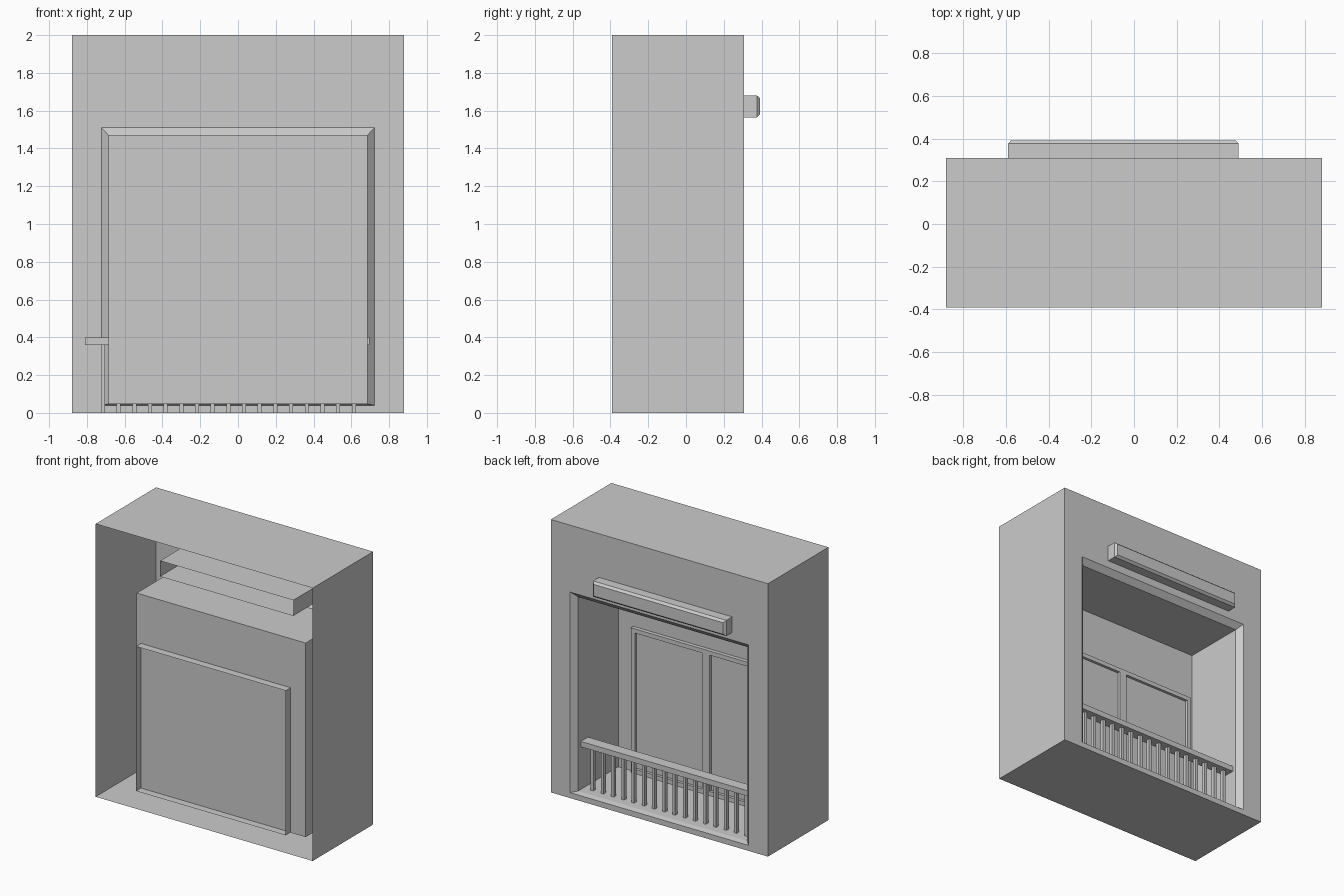
import bpy, bmesh

if "Cube" in bpy.data.objects:
    bpy.data.objects.remove(bpy.data.objects["Cube"])


def loft(name, *tubes):
    """Each tube is a list of rings (x0, x1, z0, z1, y), open at the rear; last item says if it is capped."""
    bm = bmesh.new()
    for rings, cap in tubes:
        loops = []
        for x0, x1, z0, z1, y in rings:
            loops.append([bm.verts.new((x, y, z)) for x, z in
                          ((x0, z0), (x1, z0), (x1, z1), (x0, z1))])
        for a, b in zip(loops, loops[1:]):
            for i in range(4):
                j = (i + 1) % 4
                bm.faces.new((a[j], a[i], b[i], b[j]))
        if cap:
            bm.faces.new(loops[-1][::-1])
    bmesh.ops.remove_doubles(bm, verts=bm.verts, dist=1e-5)
    me = bpy.data.meshes.new(name)
    bm.to_mesh(me)
    bm.free()
    ob = bpy.data.objects.new(name, me)
    bpy.context.collection.objects.link(ob)
    return ob


def box(name, x0, x1, y0, y1, z0, z1):
    bpy.ops.mesh.primitive_cube_add(size=1, location=((x0 + x1) / 2, (y0 + y1) / 2, (z0 + z1) / 2))
    ob = bpy.context.object
    ob.name = name
    ob.scale = (x1 - x0, y1 - y0, z1 - z0)
    return ob


# Wall block: open rear, facade with a chamfered opening and a recessed niche
loft("wall_with_niche", ([
    (-.88, .88, 0, 2, -.392),
    (-.88, .88, 0, 2, .308),
    (-.723, .723, .04, 1.51, .308),
    (-.685, .685, .048, 1.47, .27),
    (-.685, .685, .048, 1.47, -.195)], True))

# Lintel bar above the opening, chamfered at its face, running back through the wall
loft("lintel_bar", ([
    (-.59, .49, 1.565, 1.68, -.06),
    (-.59, .49, 1.565, 1.68, .376),
    (-.575, .475, 1.58, 1.665, .392)], True))

# Double window at the back of the niche
wx0, wx1, wz0, wz1 = -.65, .563, .05, 1.11
mid, face, pane, t = (wx0 + wx1) / 2, -.167, -.187, .031
halves = []
for a, b in ((wx0, mid), (mid, wx1)):
    halves.append(([
        (a, b, wz0, wz1, face),
        (a + t, b - t, wz0 + t, wz1 - t, face),
        (a + t, b - t, wz0 + t, wz1 - t, pane)], True))
loft("double_window", ([(wx0, wx1, wz0, wz1, -.252), (wx0, wx1, wz0, wz1, face)], False), *halves)

# Railing: handrail and a row of balusters
box("handrail", -.81, .695, .157, .24, .36, .40)
for i in range(17):
    x = -.715 + i * .083
    box(f"baluster_{i + 1}", x - .0105, x + .0105, .185, .213, 0, .37)
